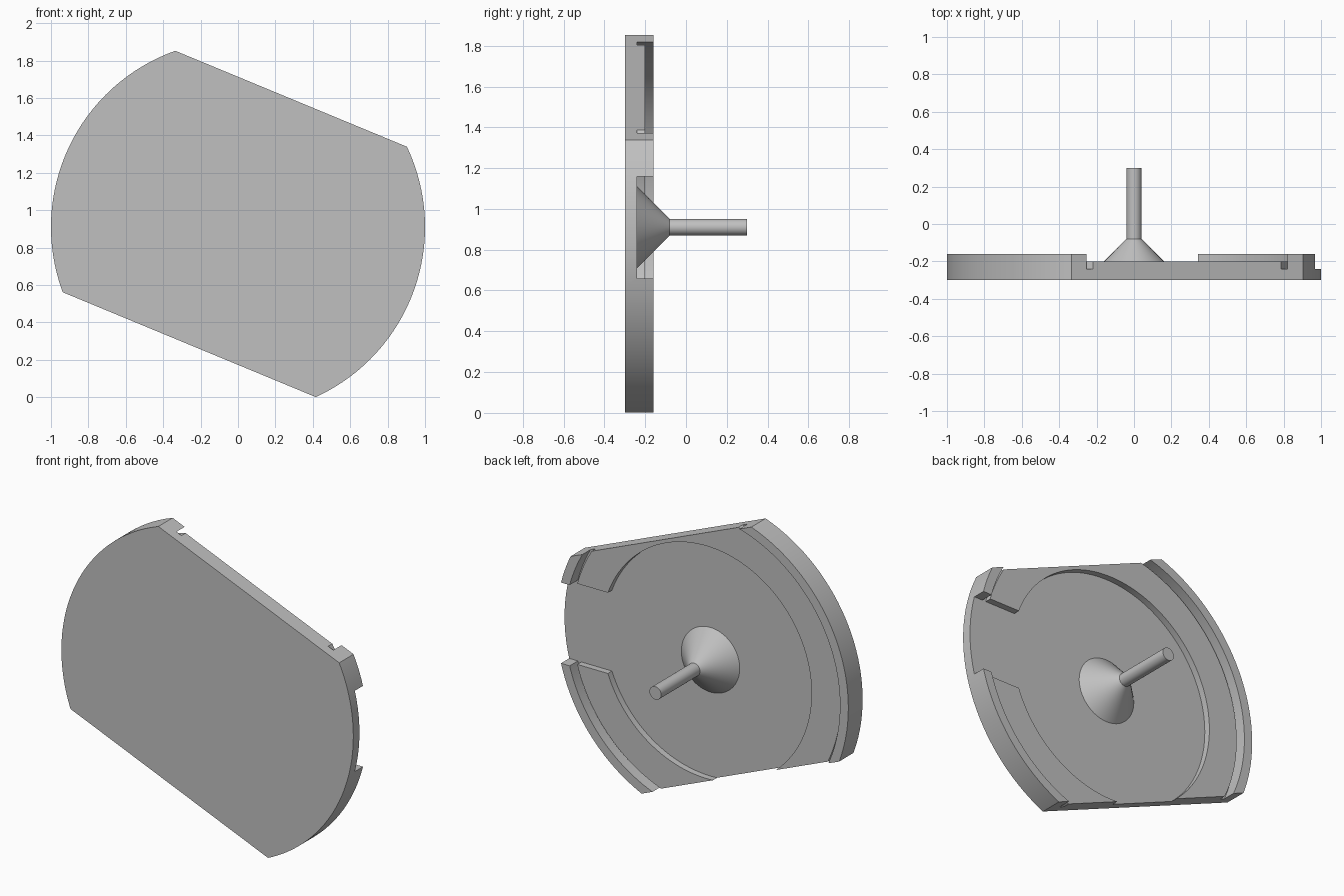
import bpy, bmesh, math
from mathutils import Vector

if "Cube" in bpy.data.objects:
    bpy.data.objects.remove(bpy.data.objects["Cube"], do_unlink=True)

CENTRE = Vector((0, 0, 0.91))
FLOOR = -0.24
TILT = math.radians(22.5)

grey = bpy.data.materials.new("plain grey")
grey.use_nodes = True
colour = (0.53, 0.53, 0.53, 1)
grey.diffuse_color = colour
grey.node_tree.nodes["Principled BSDF"].inputs["Base Color"].default_value = colour


def fill_open_edges(bm):
    edges = [e for e in bm.edges if e.is_boundary]
    bmesh.ops.edgeloop_fill(bm, edges=edges)


# Lathed section: radius and depth, from the front rim to the stem tip
section = [(1, -0.3), (1, -0.16), (0.943, -0.16), (0.943, FLOOR),
           (0.92, FLOOR), (0.92, -0.2), (0.72, -0.2), (0.72, FLOOR),
           (0.2, FLOOR), (0.04, -0.08), (0.04, 0.3)]

bm = bmesh.new()
verts = [bm.verts.new(CENTRE + Vector((r, y, 0))) for r, y in section]
edges = [bm.edges.new(pair) for pair in zip(verts, verts[1:])]
bmesh.ops.spin(bm, geom=verts + edges, cent=CENTRE, axis=(0, 1, 0),
               angle=math.tau, steps=128, use_duplicate=False)
bmesh.ops.remove_doubles(bm, verts=bm.verts[:], dist=0.0001)
fill_open_edges(bm)

# Two parallel slanted flats
normal = Vector((math.sin(TILT), 0, math.cos(TILT)))
for side, distance in ((1, 0.742), (-1, 0.681)):
    bmesh.ops.bisect_plane(bm, geom=bm.verts[:] + bm.edges[:] + bm.faces[:],
                           plane_co=CENTRE + normal * side * distance,
                           plane_no=normal * side, clear_outer=True)
    fill_open_edges(bm)
bmesh.ops.recalc_face_normals(bm, faces=bm.faces[:])

mesh = bpy.data.meshes.new("disc_with_stem")
bm.to_mesh(mesh)
bm.free()
mesh.materials.append(grey)
disc = bpy.data.objects.new("disc_with_stem", mesh)
bpy.context.collection.objects.link(disc)

# Notch through the raised rings, down to the recess floor
bpy.ops.mesh.primitive_cube_add(size=1, location=(0.85, FLOOR + 0.1, CENTRE.z))
cutter = bpy.context.object
cutter.name = "notch_cutter"
cutter.scale = (0.7, 0.2, 0.5)
cutter.hide_render = True
bpy.context.view_layer.update()

bpy.ops.object.select_all(action='DESELECT')
disc.select_set(True)
bpy.context.view_layer.objects.active = disc
cut = disc.modifiers.new("notch", 'BOOLEAN')
cut.operation = 'DIFFERENCE'
cut.solver = 'EXACT'
cut.object = cutter
bpy.ops.object.modifier_apply(modifier=cut.name)
bpy.data.objects.remove(cutter, do_unlink=True)

bpy.ops.object.shade_smooth_by_angle(angle=math.radians(30))
